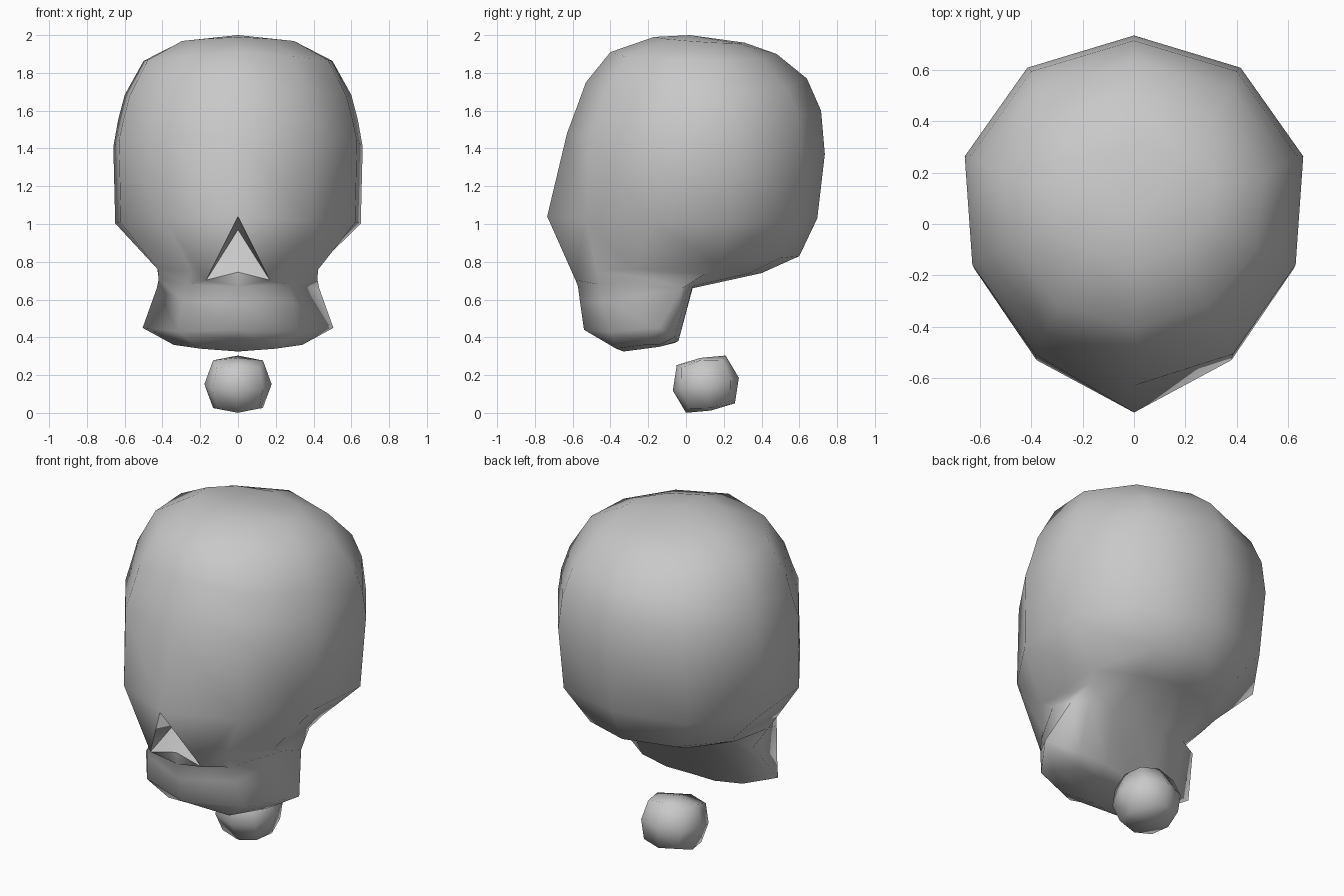
import bpy, bmesh, math
from mathutils import Vector, Matrix

if "Cube" in bpy.data.objects:
    bpy.data.objects.remove(bpy.data.objects["Cube"])

grey = bpy.data.materials.new("light_grey")
grey.diffuse_color = (0.58, 0.58, 0.58, 1)
grey.use_nodes = True
grey.node_tree.nodes["Principled BSDF"].inputs["Base Color"].default_value = grey.diffuse_color


def finish(bm, name):
    bmesh.ops.recalc_face_normals(bm, faces=bm.faces[:])
    for f in bm.faces:
        f.smooth = True
    me = bpy.data.meshes.new(name)
    bm.to_mesh(me)
    bm.free()
    me.materials.append(grey)
    ob = bpy.data.objects.new(name, me)
    bpy.context.collection.objects.link(ob)


# Ten-sided section: share of half width, share of depth from front to back
WIDE = [0, .585, .955, 1, .63, 0]
BLUNT = [0, .09, .345, .655, .908, 1]
POINTED = [0, .143, .39, .67, .91, 1]

# Cranium: front y, front z, back y, back z, half width, side z offset, depth shares
CRANIUM = [
    (-.17, 1.99, .31, 1.96, .31, -.01, POINTED),
    (-.40, 1.91, .48, 1.90, .50, -.04, BLUNT),
    (-.53, 1.75, .64, 1.77, .60, -.08, BLUNT),
    (-.585, 1.6, .715, 1.6, .635, -.05, BLUNT),
    (-.63, 1.48, .735, 1.37, .66, 0, BLUNT),
    (-.735, 1.04, .695, 1.03, .65, -.03, POINTED),
]
# Skull base and jaw: right halves of the sections, front to back
JAW = [
    [(0, -.585, .745), (.25, -.47, .75), (.425, -.27, .76), (.43, .17, .785), (.28, .50, .82), (0, .60, .83)],
    [(0, -.572, .67), (.27, -.46, .68), (.42, -.18, .71), (.40, .10, .735), (.24, .34, .74), (0, .40, .74)],
    [(0, -.56, .58), (.29, -.44, .59), (.43, -.02, .66), (.33, .02, .68), (.17, .035, .67), (0, .035, .66)],
    [(0, -.54, .44), (.32, -.40, .43), (.505, -.145, .45), (.33, -.06, .40), (.16, -.04, .38), (0, -.06, .37)],
    [(0, -.45, .388), (.20, -.37, .34), (.34, -.22, .36), (.25, -.14, .36), (.12, -.14, .35), (0, -.15, .355)],
]
NOSE_TOP, NOSE_BASE = 5, 6             # rings bounding the nose opening

halves = [[(w * a, yf + (yb - yf) * t, zf + (zb - zf) * t + dz * a)
           for a, t in zip(WIDE, depth)]
          for yf, zf, yb, zb, w, dz, depth in CRANIUM] + JAW

# Head: mirror each half section and loft through the rings
bm = bmesh.new()
rings = []
for half in halves:
    pts = half + [(-x, y, z) for x, y, z in half[4:0:-1]]
    rings.append([bm.verts.new(p) for p in pts])

# Nose opening: two lower corners and one deep point
corner = {0: bm.verts.new((.168, -.585, .703)), 9: bm.verts.new((-.168, -.585, .703))}
deep = bm.verts.new((0, -.45, .97))

for r in range(len(rings) - 1):
    up, lo = rings[r], rings[r + 1]
    for i in range(10):
        j = (i + 1) % 10
        if i in corner and r in (NOSE_TOP, NOSE_BASE):
            c = corner[i]
            side = j if i == 0 else i
            if r == NOSE_TOP:
                bm.faces.new((up[0], c, up[side]))
                bm.faces.new((c, lo[side], up[side]))
                bm.faces.new((up[0], deep, c))
                bm.faces.new((c, deep, lo[0]))
            else:
                bm.faces.new((up[0], c, lo[0]))
                bm.faces.new((c, lo[side], lo[0]))
                bm.faces.new((c, up[side], lo[side]))
        else:
            bm.faces.new((up[i], up[j], lo[j], lo[i]))

# Crisp edges around the nose opening and between its walls and floor
rim = {rings[NOSE_TOP][0], rings[NOSE_BASE][0], *corner.values()}
for f in deep.link_faces:
    for e in f.edges:
        if all(v in rim for v in e.verts) or any(v in corner.values() for v in e.verts):
            e.smooth = False

# Crown and chin caps
for ring, p in ((rings[0], (0, .02, 2.0)), (rings[-1], (0, -.33, .325))):
    v = bm.verts.new(p)
    for i in range(10):
        bm.faces.new((ring[i], ring[(i + 1) % 10], v))
finish(bm, "head")

# Neck ball: rounded cube tilted about x
bm = bmesh.new()
bmesh.ops.create_cube(bm, size=2)
bmesh.ops.subdivide_edges(bm, edges=bm.edges[:], cuts=1, use_grid_fill=True)
radius = {1: 1.0, 2: .74, 3: .63}      # face centre, edge middle, corner
for v in bm.verts:
    k = radius[sum(abs(c) > .5 for c in v.co)]
    v.co = Vector((v.co.x * .178, v.co.y * .178, v.co.z * (.142 if k == 1 else .174))) * k
bmesh.ops.transform(bm, verts=bm.verts[:],
                    matrix=Matrix.Translation((0, .105, .152)) @ Matrix.Rotation(math.radians(11), 4, 'X'))
finish(bm, "neck_ball")
